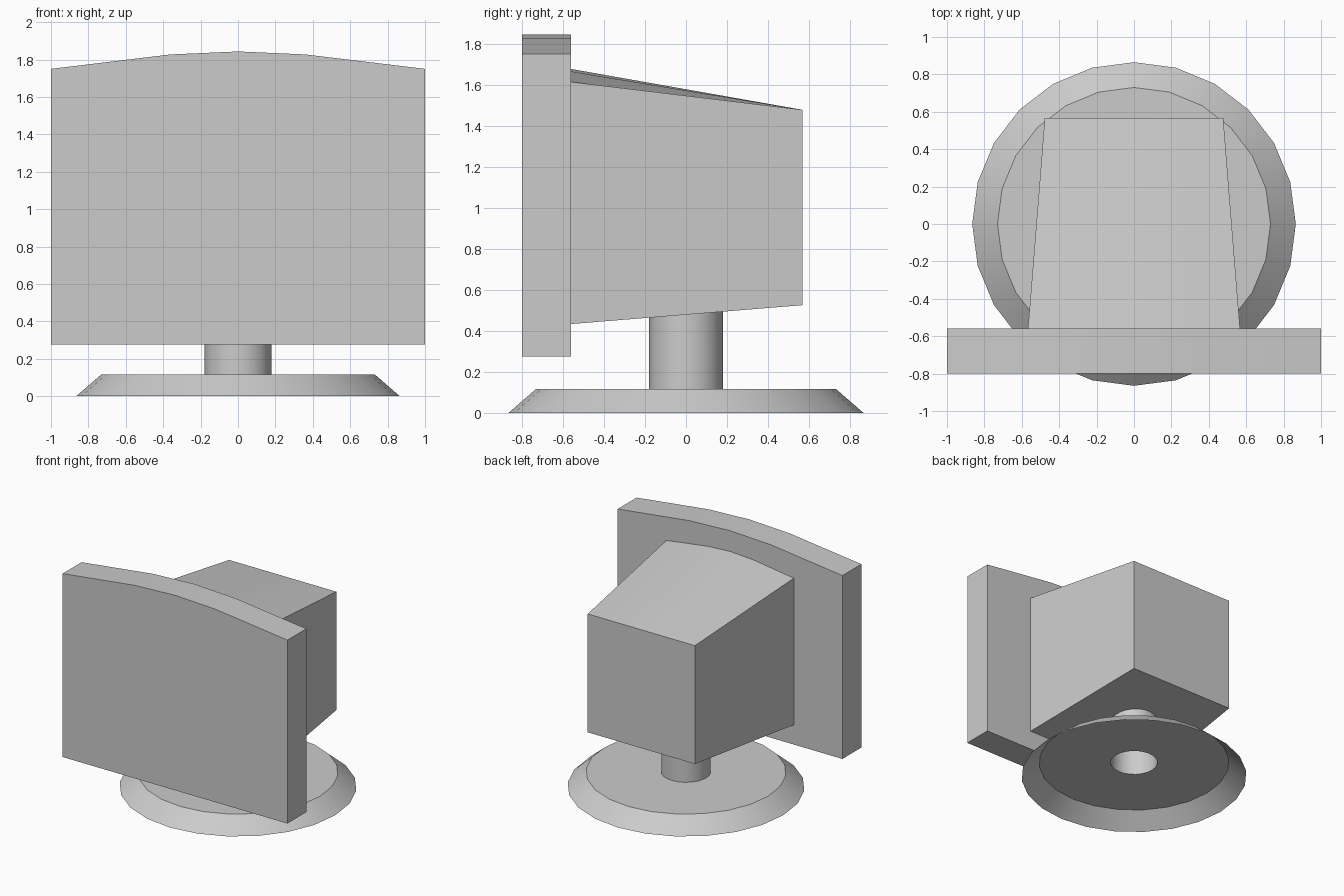
import bpy, bmesh, math

if "Cube" in bpy.data.objects:
    bpy.data.objects.remove(bpy.data.objects["Cube"])

SIDES = 24


def finish(name, bm):
    bmesh.ops.recalc_face_normals(bm, faces=bm.faces)
    mesh = bpy.data.meshes.new(name)
    bm.to_mesh(mesh)
    bm.free()
    ob = bpy.data.objects.new(name, mesh)
    bpy.context.collection.objects.link(ob)
    bpy.context.view_layer.objects.active = ob
    ob.select_set(True)
    bpy.ops.object.shade_smooth_by_angle(angle=math.radians(30))
    ob.select_set(False)
    return ob


def bridge(bm, a, b):
    n = len(a)
    for i in range(n):
        j = (i + 1) % n
        bm.faces.new((a[i], a[j], b[j], b[i]))


def panel_loop(bm, y, half, bottom, side_top, shoulder, crown):
    # Rectangle with a gently arched top edge
    s = half * 0.36
    pts = [(-half, bottom), (half, bottom), (half, side_top), (s, shoulder),
           (0, crown), (-s, shoulder), (-half, side_top)]
    return [bm.verts.new((x, y, z)) for x, z in pts]


def loft_box(name, front, back):
    bm = bmesh.new()
    a, b = panel_loop(bm, *front), panel_loop(bm, *back)
    bridge(bm, a, b)
    bm.faces.new(a)
    bm.faces.new(b)
    return finish(name, bm)


def ring(bm, r, height):
    out = []
    for i in range(SIDES):
        t = 2 * math.pi * i / SIDES
        x, y = r * math.cos(t), r * math.sin(t)
        out.append(bm.verts.new((x, y, height(y))))
    return out


# Front slab and tapered rear housing
loft_box("screen_panel",
         (-0.80, 1.0, 0.275, 1.75, 1.827, 1.843),
         (-0.56, 1.0, 0.275, 1.75, 1.827, 1.843))
loft_box("rear_housing",
         (-0.56, 0.567, 0.433, 1.613, 1.664, 1.676),
         (0.568, 0.477, 0.525, 1.477, 1.477, 1.477))

# Stand: open-bottomed flared foot with a hollow neck up to the sloping housing
bm = bmesh.new()
loops = [ring(bm, 0.865, lambda y: 0.0),
         ring(bm, 0.73, lambda y: 0.117),
         ring(bm, 0.18, lambda y: 0.117),
         ring(bm, 0.18, lambda y: 0.479 + 0.0816 * y)]
for lower, upper in zip(loops, loops[1:]):
    bridge(bm, lower, upper)
finish("stand", bm)
